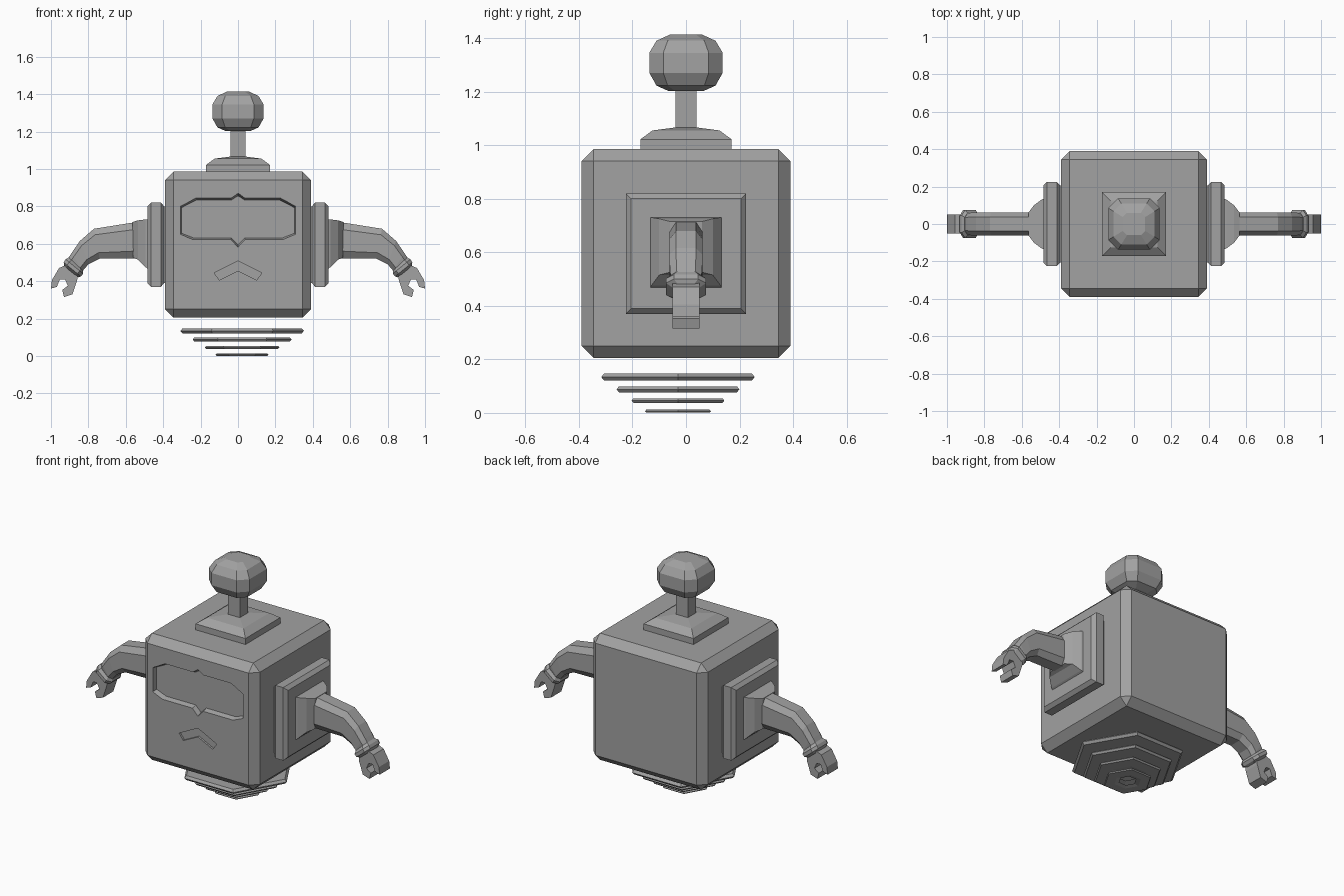
import bpy
import bmesh
from math import cos, sin, pi
from mathutils import Vector

cube = bpy.data.objects.get("Cube")
if cube:
    bpy.data.objects.remove(cube, do_unlink=True)

grey = bpy.data.materials.new("mid_grey")
grey.use_nodes = True
tint = (0.36, 0.36, 0.36, 1)
grey.diffuse_color = tint
grey.node_tree.nodes["Principled BSDF"].inputs["Base Color"].default_value = tint


def finish(name, bm):
    bmesh.ops.recalc_face_normals(bm, faces=bm.faces)
    mesh = bpy.data.meshes.new(name)
    bm.to_mesh(mesh)
    bm.free()
    mesh.materials.append(grey)
    obj = bpy.data.objects.new(name, mesh)
    bpy.context.collection.objects.link(obj)
    return obj


def loft(name, rings, loop=False):
    """Skin a row of equal-sized rings; cap the ends or join them in a loop."""
    bm = bmesh.new()
    rows = [[bm.verts.new(p) for p in ring] for ring in rings]
    pairs = list(zip(rows, rows[1:]))
    if loop:
        pairs.append((rows[-1], rows[0]))
    else:
        bm.faces.new(rows[0])
        bm.faces.new(rows[-1])
    for a, b in pairs:
        for i in range(len(a)):
            j = (i + 1) % len(a)
            bm.faces.new((a[i], a[j], b[j], b[i]))
    return finish(name, bm)


def square(cut=0.0):
    """Unit square outline, optionally with cut corners."""
    k = 1 - cut
    if not cut:
        return [(1, 1), (-1, 1), (-1, -1), (1, -1)]
    return [(1, k), (k, 1), (-k, 1), (-1, k), (-1, -k), (-k, -1), (k, -1), (1, -k)]


def tower(name, profile, cut=0.0):
    """Square sections stacked upwards from (half width, height) pairs."""
    return loft(name, [[(h * a, h * b, z) for a, b in square(cut)] for h, z in profile])


def limb(name, side, sections, cut):
    """Sections given by upper point, lower point (x, z) and half depth."""
    rings = []
    for top, low, depth in sections:
        t, l = Vector(top), Vector(low)
        mid, half = (t + l) / 2, (t - l) / 2
        rings.append([(side * (mid.x + half.x * a), depth * b, mid.y + half.y * a)
                      for a, b in square(cut)])
    return loft(name, rings)


def mirrored(points):
    """Complete an outline whose first and last points lie on the centre line."""
    return points + [(-x, z) for x, z in points[-2:0:-1]]


# Bevelled box body
bm = bmesh.new()
bmesh.ops.create_cube(bm, size=0.78)
bmesh.ops.translate(bm, verts=bm.verts, vec=(0, 0, 0.595))
bmesh.ops.bevel(bm, geom=bm.edges[:], offset=0.045, segments=1, affect='EDGES')
body = finish("body", bm)

# Sunken visor and mouth
visor = mirrored([(0, 0.87), (0.035, 0.845), (0.225, 0.845), (0.307, 0.80),
                  (0.307, 0.65), (0.24, 0.622), (0.037, 0.622), (0, 0.582)])
mouth = mirrored([(0, 0.508), (0.128, 0.444), (0.10, 0.406), (0, 0.455)])


def carve(outline, depth, sx, sz, centre):
    rings = []
    for t in (-0.4, 1):
        fx, fz = 1 + (sx - 1) * t, 1 + (sz - 1) * t
        rings.append([(x * fx, -0.39 + depth * t, centre + (z - centre) * fz)
                      for x, z in outline])
    cutter = loft("cutter", rings)
    cutter.hide_render = True
    mod = body.modifiers.new("carve", 'BOOLEAN')
    mod.operation = 'DIFFERENCE'
    mod.solver = 'EXACT'
    mod.object = cutter
    bpy.context.view_layer.objects.active = body
    bpy.ops.object.modifier_apply(modifier=mod.name)
    bpy.data.objects.remove(cutter, do_unlink=True)


carve(visor, 0.03, 0.985, 0.91, 0.72)
carve(mouth, 0.012, 1, 1, 0.46)

# Antenna
tower("antenna_base", [(0.17, 0.98), (0.17, 1.022), (0.125, 1.055), (0.04, 1.066)])
tower("antenna_stem", [(0.04, 1.05), (0.04, 1.22)])
tower("antenna_ball", [(0.065, 1.202), (0.11, 1.222), (0.137, 1.27), (0.137, 1.345),
                       (0.11, 1.39), (0.06, 1.413)], 0.38)

# Claw outline, seen from the front
claw = [(0.86, 0.405), (0.885, 0.33), (0.93, 0.315), (0.94, 0.353), (0.91, 0.375),
        (0.925, 0.41), (0.952, 0.41), (0.968, 0.37), (1.0, 0.36), (0.995, 0.405),
        (0.957, 0.47), (0.91, 0.49), (0.855, 0.45)]

for side, label in ((1, "left"), (-1, "right")):
    # Side plate and shoulder socket
    limb(label + "_side_plate", side,
         [((x, 0.595 + h), (x, 0.595 - h), h) for x, h in
          ((0.38, 0.205), (0.395, 0.205), (0.412, 0.225), (0.465, 0.225), (0.485, 0.205))], 0)
    limb(label + "_shoulder", side,
         [((0.48, 0.73), (0.48, 0.465), 0.135), ((0.495, 0.73), (0.495, 0.475), 0.13),
          ((0.535, 0.725), (0.535, 0.515), 0.10), ((0.565, 0.715), (0.56, 0.525), 0.06)], 0)
    # Curved arm, cuff and claw
    limb(label + "_arm", side,
         [((0.55, 0.715), (0.55, 0.522), 0.062), ((0.77, 0.68), (0.74, 0.52), 0.062),
          ((0.845, 0.615), (0.80, 0.49), 0.062), ((0.89, 0.55), (0.83, 0.455), 0.06),
          ((0.915, 0.51), (0.845, 0.445), 0.055)], 0.4)
    limb(label + "_cuff", side,
         [((0.905, 0.527), (0.828, 0.455), 0.06), ((0.922, 0.517), (0.828, 0.44), 0.075),
          ((0.932, 0.50), (0.84, 0.425), 0.075), ((0.93, 0.48), (0.855, 0.42), 0.05)], 0.4)
    loft(label + "_claw", [[(side * x, y, z) for x, z in claw] for y in (-0.05, 0.05)])

# Floating six-sided hover rings under the body
for n, (radius, z) in enumerate(((0.331, 0.134), (0.265, 0.088), (0.20, 0.046), (0.142, 0.0065))):
    t = radius * 0.042
    z = max(z, t)
    section = ((1, 0), (0.96, t), (0.55, t), (0.35, 0), (0.55, -t), (0.96, -t))
    loft("hover_ring_%d" % (n + 1),
         [[(0.022 + radius * r * cos(i * pi / 3), -0.03 + radius * r * sin(i * pi / 3), z + dz)
           for i in range(6)] for r, dz in section], loop=True)
